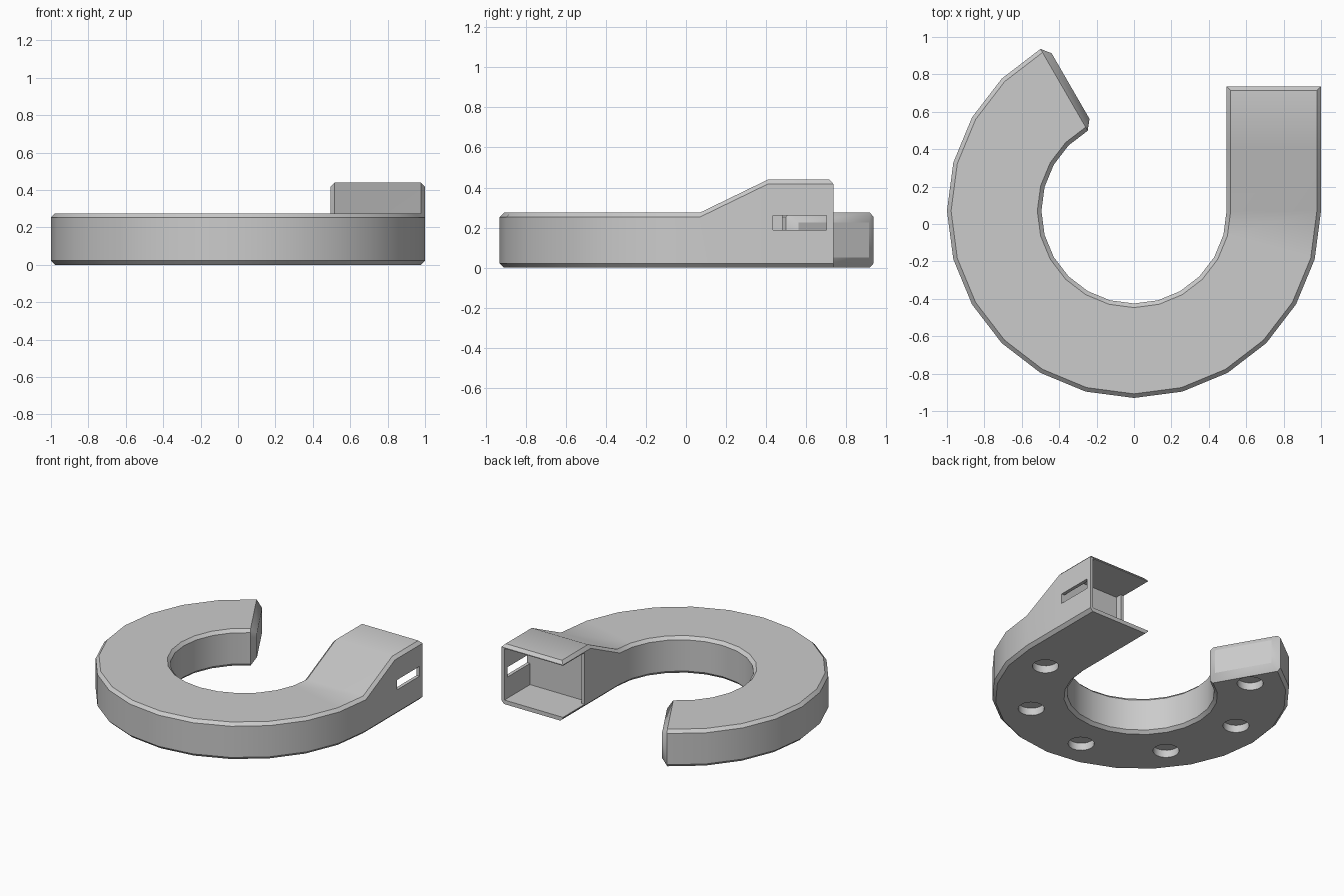
import bpy, bmesh
from math import cos, sin, radians, pi
from mathutils import Vector

cube = bpy.data.objects.get("Cube")
if cube:
    bpy.data.objects.remove(cube, do_unlink=True)

grey = bpy.data.materials.new("plain_grey")
grey.use_nodes = True
COLOUR = (0.6, 0.6, 0.6, 1)
grey.diffuse_color = COLOUR
grey.node_tree.nodes["Principled BSDF"].inputs["Base Color"].default_value = COLOUR

OUTER, INNER, HEIGHT, TALL, CH = 1.0, 0.495, 0.275, 0.44, 0.022
CENTRE = Vector((0, 0.07, 0))


def section(ro, ri, z0, z1, low, high):
    """Chamfered rectangle as (radius, height) pairs."""
    return [(ro, z0 + low), (ro, z1 - high), (ro - high, z1), (ri + high, z1),
            (ri, z1 - high), (ri, z0 + low), (ri + low, z0), (ro - low, z0)]


def new_object(name, bm):
    mesh = bpy.data.meshes.new(name)
    bm.to_mesh(mesh)
    bm.free()
    obj = bpy.data.objects.new(name, mesh)
    bpy.context.collection.objects.link(obj)
    mesh.materials.append(grey)
    return obj


# Sections along the path: straight socket arm, then the curved body
rings = []


def add_ring(profile, angle, offset):
    axis = Vector((cos(angle), sin(angle), 0))
    rings.append([CENTRE + offset + axis * r + Vector((0, 0, z)) for r, z in profile])


for y, top, high in ((0.735, TALL - CH, 0), (0.715, TALL, CH), (0.41, TALL, CH)):
    add_ring(section(OUTER, INNER, 0, top, CH, high), 0, Vector((0, y - CENTRE.y, 0)))
body_profile = section(OUTER, INNER, 0, HEIGHT, CH, CH)
for i in range(17):
    add_ring(body_profile, radians(-15 * i), Vector())
# Tapered closing face at the free end
end = radians(120)
add_ring(section(OUTER - 0.05, INNER + 0.05, 0.05, HEIGHT - 0.05, 0, 0), end,
         Vector((sin(end), -cos(end), 0)) * 0.04)

bm = bmesh.new()
loops = [[bm.verts.new(p) for p in ring] for ring in rings]
for a, b in zip(loops, loops[1:]):
    for i in range(8):
        j = (i + 1) % 8
        bm.faces.new((a[i], a[j], b[j], b[i]))
bm.faces.new(loops[0])
bm.faces.new(loops[-1])
bmesh.ops.remove_doubles(bm, verts=bm.verts, dist=0.0005)
bmesh.ops.recalc_face_normals(bm, faces=bm.faces)
body = new_object("curved_body", bm)


def box(name, lo, hi):
    bm = bmesh.new()
    bmesh.ops.create_cube(bm, size=1)
    lo, hi = Vector(lo), Vector(hi)
    for v in bm.verts:
        v.co = (lo + hi) / 2 + v.co * (hi - lo)
    return new_object(name, bm)


# Socket hollow, its open inner side, and the slot in the outer wall
cutters = [box("socket_hollow", (0.52, 0.435, 0.03), (0.975, 0.9, 0.412)),
           box("side_opening", (0.4, 0.482, 0.03), (0.6, 0.9, 0.412)),
           box("wall_slot", (0.9, 0.435, 0.187), (1.1, 0.7, 0.26))]

# Shallow round recesses in the underside
for i in range(6):
    a = radians(-8 - 45 * i)
    bm = bmesh.new()
    bmesh.ops.create_cone(bm, cap_ends=True, segments=24, radius1=0.088,
                          radius2=0.088, depth=0.11)
    bmesh.ops.translate(bm, verts=bm.verts, vec=CENTRE + Vector((cos(a), sin(a), 0)) * 0.755)
    cutters.append(new_object("underside_recess", bm))

bpy.context.view_layer.objects.active = body
for c in cutters:
    mod = body.modifiers.new("cut", "BOOLEAN")
    mod.operation, mod.solver, mod.object = "DIFFERENCE", "EXACT", c
    bpy.ops.object.modifier_apply(modifier=mod.name)
    bpy.data.objects.remove(c, do_unlink=True)

bpy.ops.object.select_all(action="DESELECT")
body.select_set(True)
bpy.ops.object.shade_smooth_by_angle(angle=radians(30))
